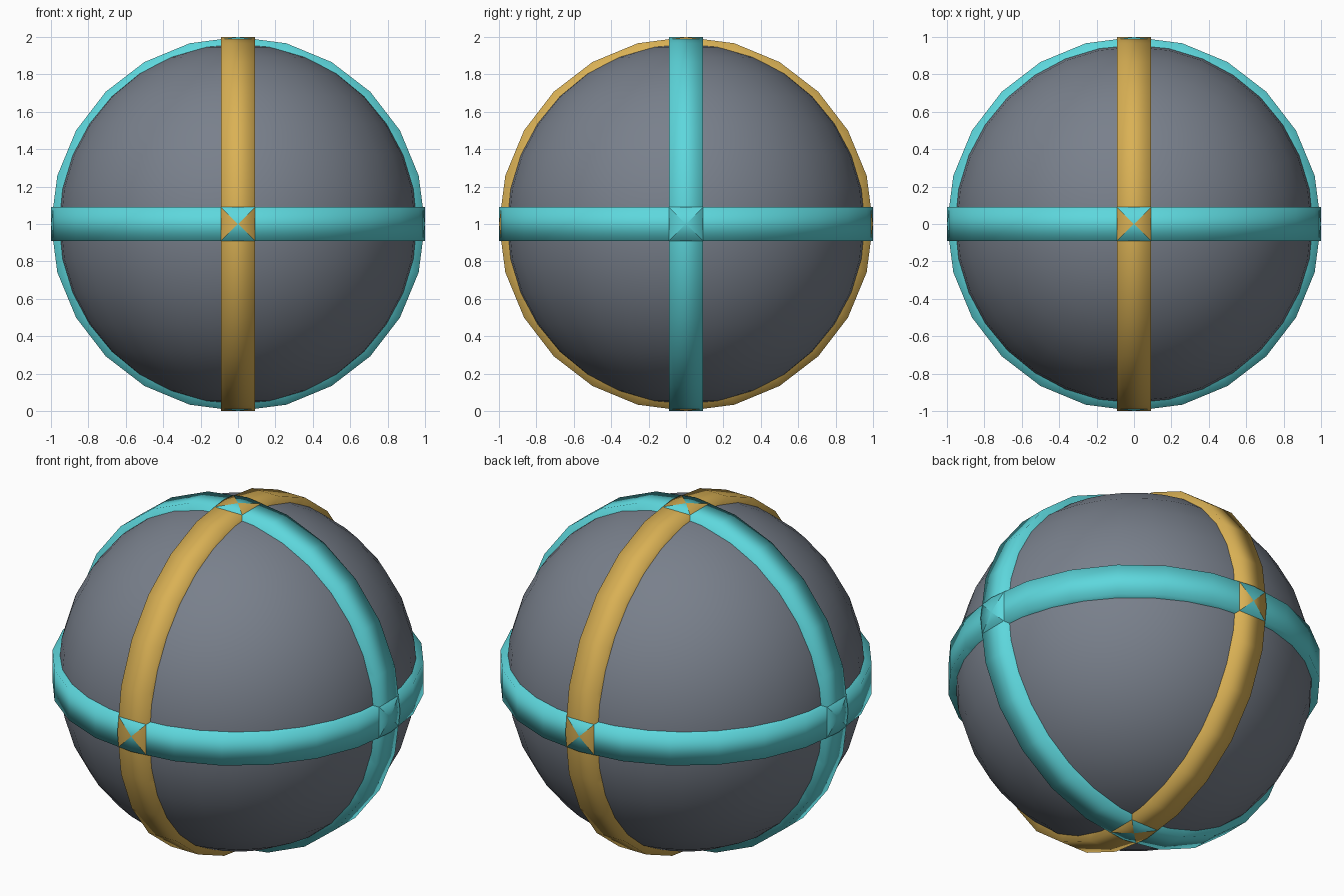
import bpy, bmesh, math
from mathutils import Matrix

cube = bpy.data.objects.get("Cube")
if cube:
    bpy.data.objects.remove(cube, do_unlink=True)

CENTRE = Matrix.Translation((0, 0, 1))


def material(name, rgb):
    mat = bpy.data.materials.new(name)
    mat.use_nodes = True
    colour = (*rgb, 1)
    mat.diffuse_color = colour
    bsdf = next(n for n in mat.node_tree.nodes if n.type == "BSDF_PRINCIPLED")
    bsdf.inputs["Base Color"].default_value = colour
    return mat


def finish(name, bm, mat):
    bmesh.ops.recalc_face_normals(bm, faces=bm.faces)
    for face in bm.faces:
        face.smooth = True
    mesh = bpy.data.meshes.new(name)
    bm.to_mesh(mesh)
    bm.free()
    mesh.materials.append(mat)
    obj = bpy.data.objects.new(name, mesh)
    bpy.context.collection.objects.link(obj)


def band(name, rotation, mat, outer=1.0, width=0.18, steps=24):
    """Square-section hoop in the XY plane, turned into place."""
    h, inner = width / 2, outer - width
    section = [(outer, -h), (outer, h), (inner, h), (inner, -h)]
    bm = bmesh.new()
    rings = []
    for i in range(steps):
        a = math.tau * i / steps
        rings.append([bm.verts.new((r * math.cos(a), r * math.sin(a), z))
                      for r, z in section])
    for i, ring in enumerate(rings):
        after = rings[(i + 1) % steps]
        for j in range(4):
            k = (j + 1) % 4
            bm.faces.new((ring[j], after[j], after[k], ring[k]))
    bm.transform(CENTRE @ rotation)
    finish(name, bm, mat)


grey = material("slate grey", (0.19, 0.215, 0.26))
teal = material("bright teal", (0.11, 0.68, 0.72))
gold = material("warm gold", (0.70, 0.44, 0.09))

# Core ball
bm = bmesh.new()
bmesh.ops.create_uvsphere(bm, u_segments=32, v_segments=16, radius=0.965)
bm.transform(CENTRE)
finish("core_ball", bm, grey)

# Three crossing hoops
quarter = math.pi / 2
band("equator_band", Matrix.Identity(4), teal)
band("side_to_side_band", Matrix.Rotation(quarter, 4, "X"), teal)
band("front_to_back_band", Matrix.Rotation(quarter, 4, "Y"), gold)
